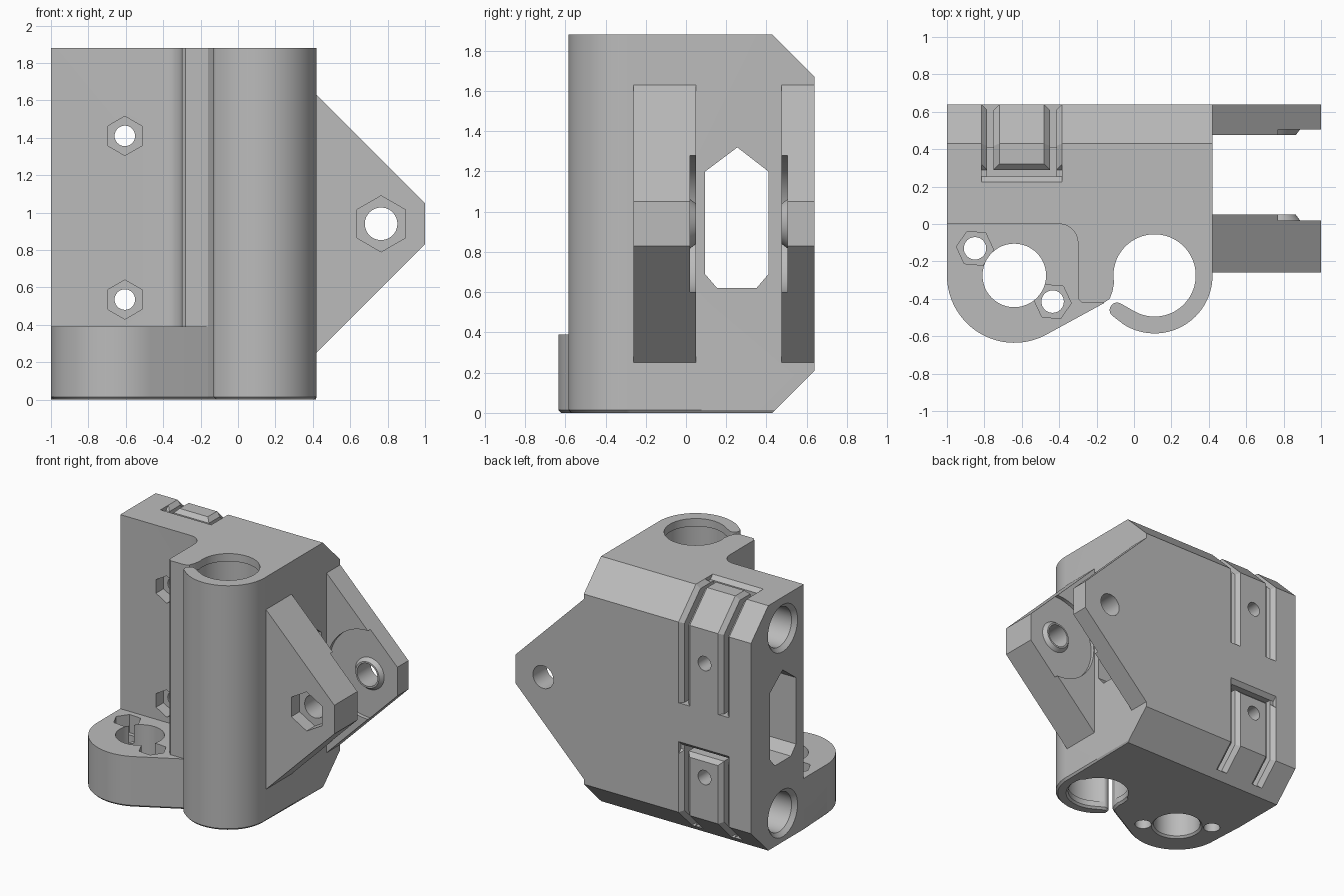
import bpy, bmesh
from math import sin, cos, radians
from mathutils import Vector

if "Cube" in bpy.data.objects:
    bpy.data.objects.remove(bpy.data.objects["Cube"])

grey = bpy.data.materials.new("plain grey")
grey.use_nodes = True
grey.diffuse_color = (0.5, 0.5, 0.5, 1)
grey.node_tree.nodes["Principled BSDF"].inputs["Base Color"].default_value = (0.5, 0.5, 0.5, 1)

PLACE = {"x": lambda u, v, w: (w, u, v),
         "y": lambda u, v, w: (u, w, v),
         "z": lambda u, v, w: (u, v, w)}


def arc(cx, cy, r, a, b, n=24):
    return [(cx + r * cos(radians(a + (b - a) * i / n)),
             cy + r * sin(radians(a + (b - a) * i / n))) for i in range(n + 1)]


def circle(cx, cy, r, n=48, turn=0):
    return arc(cx, cy, r, turn, turn + 360, n)[:-1]


def loft(name, rings):
    """Solid through rings of equal point count, capped at both ends."""
    bm = bmesh.new()
    loops = [[bm.verts.new(p) for p in ring] for ring in rings]
    n = len(loops[0])
    for lo, hi in zip(loops, loops[1:]):
        for i in range(n):
            j = (i + 1) % n
            bm.faces.new((lo[i], lo[j], hi[j], hi[i]))
    bm.faces.new(loops[0][::-1])
    bm.faces.new(loops[-1])
    bmesh.ops.recalc_face_normals(bm, faces=bm.faces)
    mesh = bpy.data.meshes.new(name)
    bm.to_mesh(mesh)
    bm.free()
    mesh.materials.append(grey)
    ob = bpy.data.objects.new(name, mesh)
    bpy.context.collection.objects.link(ob)
    return ob


def prism(name, axis, pts, a, b):
    return loft(name, [[PLACE[axis](u, v, w) for u, v in pts] for w in (a, b)])


def cone(name, axis, cx, cy, r1, r2, a, b):
    return loft(name, [[PLACE[axis](u, v, w) for u, v in circle(cx, cy, r)]
                       for r, w in ((r1, a), (r2, b))])


def box(x0, x1, y0, y1, z0, z1):
    return prism("cutter", "z", [(x0, y0), (x1, y0), (x1, y1), (x0, y1)], z0, z1)


def footed(name, pts, height, foot=0.015):
    """Upright prism (counterclockwise outline) with a small chamfer under its front part."""
    low = []
    for i, (x, y) in enumerate(pts):
        p, q = Vector(pts[i - 1]), Vector(pts[(i + 1) % len(pts)])
        t = (q - p).normalized()
        k = foot if y < -0.2 else 0
        low.append((x - t.y * k, y + t.x * k, 0))
    return loft(name, [low, [(x, y, foot) for x, y in pts], [(x, y, height) for x, y in pts]])


def combine(ob, others, operation="DIFFERENCE"):
    bpy.context.view_layer.objects.active = ob
    for other in others:
        mod = ob.modifiers.new("cut", "BOOLEAN")
        mod.operation, mod.solver, mod.object = operation, "EXACT", other
        bpy.ops.object.modifier_apply(modifier=mod.name)
        bpy.data.objects.remove(other)


def groove(path, cx):
    """V-sided groove cutter along a (y, z) path whose points carry outward normals."""
    rings = []
    for y, z, ny, nz in path:
        rings.append([(cx + s * w, y + ny * d, z + nz * d) for s, w, d in
                      ((-1, .0775, .03), (-1, .0175, -.03), (1, .0175, -.03), (1, .0775, .03))])
    return loft("cutter", rings)


# Main body: tall block with the open rod sleeve
TX, TY = 0.11, -0.275
outline = ([(-1, .64), (-1, 0)] + arc(-.40, -.10, .10, 90, 0, 10)
           + [(-.30, -.40), (-.28, -.42), (-.16, -.42), (-.13, -.40), (-.115, -.36)]
           + arc(TX, TY, .22, 190, -120, 56)
           + arc(-.09, -.46, .04, 60, 230, 12)
           + arc(TX, TY, .31, 238, 360, 30) + [(.42, .64)])
body = footed("main_body", outline, 1.88)
cuts = [cone("cutter", "z", TX, TY, .235, .235, .06, 1.82)]

# Back top and bottom chamfers
cuts.append(prism("cutter", "x", [(.43, 1.88), (.64, 1.67), (.8, 1.67), (.8, 2), (.43, 2)], -1.1, .6))
cuts.append(prism("cutter", "x", [(.43, 0), (.64, .21), (.8, .21), (.8, -.1), (.43, -.1)], -1.1, .6))

# Belt window right through the block
cuts.append(prism("cutter", "x", [(.255, 1.32), (.41, 1.2), (.41, .69), (.35, .62),
                                  (.155, .62), (.095, .69), (.095, 1.2)], -1.1, .6))

# Blind rod sockets with countersunk mouths
for z in (.22, 1.64):
    cuts.append(cone("cutter", "x", .255, z, .15, .15, -1.1, .3))
    cuts.append(cone("cutter", "x", .255, z, .21, .15, -1.03, -.97))

# Clamp screws with nut traps
for z in (.535, 1.41):
    cuts.append(prism("cutter", "y", circle(-.605, z, .055, 32), -.1, .8))
    cuts.append(prism("cutter", "y", circle(-.605, z, .105, 6, 90), -.1, .09))

# Slits that free the two clamp tongues
SLITS = ((-.785, -.75), (-.45, -.415))
for z0, z1 in ((1.05, 2), (.05, .7225)):
    for x0, x1 in SLITS:
        cuts.append(box(x0, x1, .255, .8, z0, z1))
    cuts.append(box(-.785, -.415, .255, .29, z0, z1))
cuts.append(box(-.785, -.415, .255, .8, .6875, .7225))

# Bevelled mouths of the slits
m = 0.414
upper = [(.64, 1.05, 1, 0), (.64, 1.67, 1, m), (.43, 1.88, m, 1), (.2725, 1.88, 0, 1)]
lower = [(.64, .705, 1, 0), (.64, .21, 1, -m), (.48, .05, .707, -.707)]
for x0, x1 in SLITS:
    cuts += [groove(path, (x0 + x1) / 2) for path in (upper, lower)]
SECTION = ((-.0775, .03), (-.0175, -.03), (.0175, -.03), (.0775, .03))
cuts.append(prism("cutter", "x", [(.2725 + w, 1.88 + d) for w, d in SECTION], -.815, -.385))
cuts.append(prism("cutter", "x", [(.64 + d, .705 + w) for w, d in SECTION], -.815, -.385))
combine(body, cuts)

# Foot: rounded base lobe with screw hole and two nut traps
lobe = [(-1, 0)] + arc(-.64, TY, .36, 180, 298.6, 40) + [(-.16, -.423), (-.16, -.3), (-.25, 0)]
foot = footed("base_lobe", lobe, .39)
cuts = [cone("cutter", "z", -.64, TY, .17, .17, -.1, .5),
        cone("cutter", "z", -.64, TY, .19, .17, -.005, .015)]
for x, y, turn in ((-.85, -.13, 175), (-.435, -.415, 355)):
    cuts.append(prism("cutter", "z", circle(x, y, .06, 32), -.1, .5))
    cuts.append(prism("cutter", "z", circle(x, y, .1, 6, turn), .25, .5))
combine(foot, cuts)

# Pulley lugs: inner face, outer face, direction of the inner side
PX, PZ = .765, .94
plate = [(.41, 1.64), (1, 1.05), (1, .83), (.41, .24)]
lugs = []
for name, inner, outer, side in (("front_lug", .05, -.26, 1), ("back_lug", .475, .64, -1)):
    lug = prism(name, "y", plate, inner, outer)
    floor = inner - side * .03
    combine(lug, [cone("cutter", "y", PX, PZ, .34, .34, floor, inner + side * .1)])
    combine(lug, [cone("boss", "y", PX, PZ, .13, .10, floor - side * .01, inner)], "UNION")
    cuts = [prism("cutter", "y", circle(PX, PZ, .087), -.4, .8)]
    if name == "front_lug":
        cuts.append(prism("cutter", "y", circle(PX, PZ, .15, 6, 90), -.4, -.16))
    combine(lug, cuts)
    lugs.append(lug)

# Smooth round walls, crisp edges
bpy.ops.object.select_all(action="DESELECT")
for ob in [body, foot] + lugs:
    ob.select_set(True)
bpy.context.view_layer.objects.active = body
bpy.ops.object.shade_smooth_by_angle(angle=radians(28))
